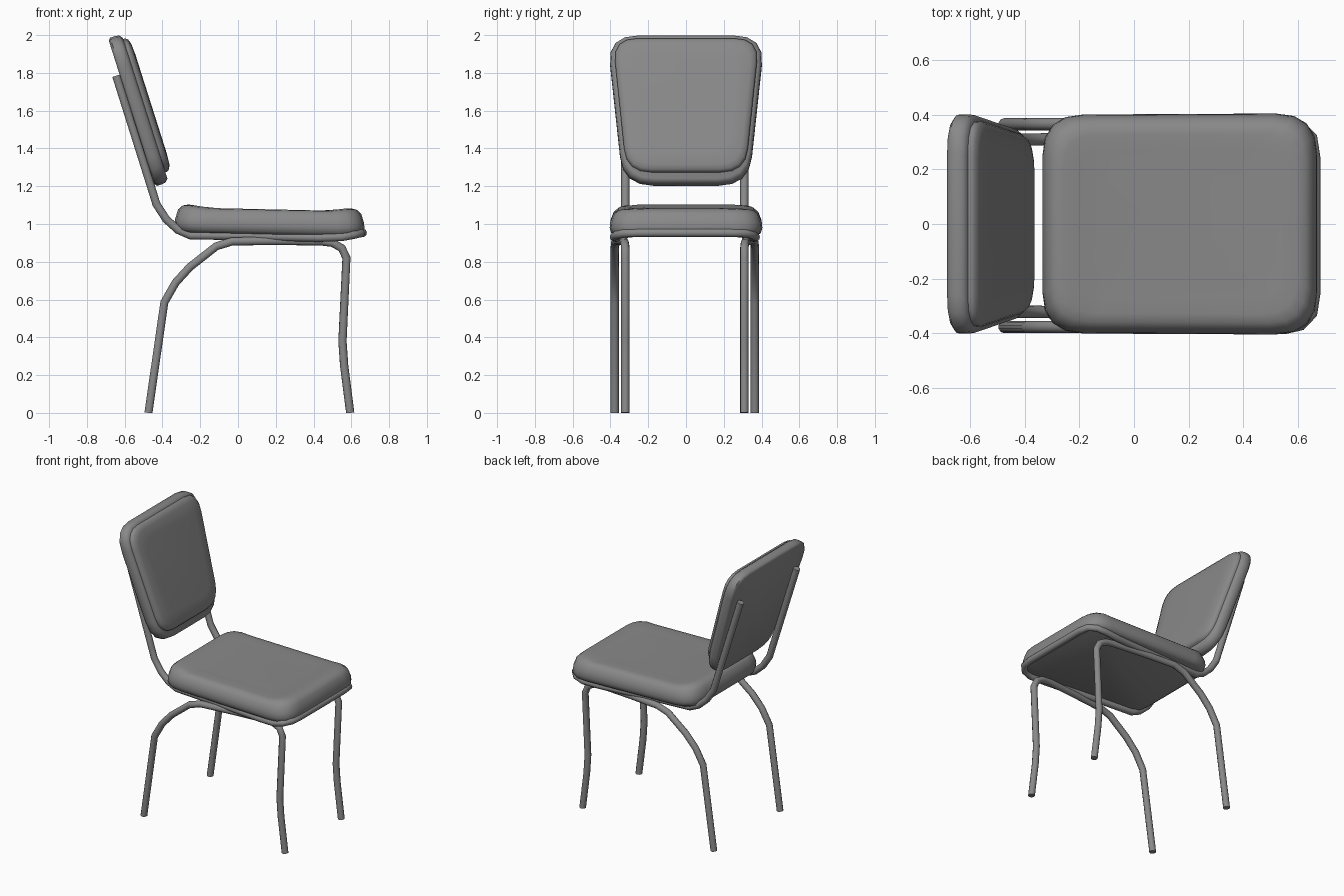
import bpy, bmesh, math
from mathutils import Vector

if "Cube" in bpy.data.objects:
    bpy.data.objects.remove(bpy.data.objects["Cube"])

grey = bpy.data.materials.new("dark_grey")
grey.diffuse_color = (0.25, 0.25, 0.25, 1)
grey.use_nodes = True
grey.node_tree.nodes["Principled BSDF"].inputs["Base Color"].default_value = grey.diffuse_color


def finish(name, me, angle=50):
    """Make the object, paint it and smooth it."""
    me.materials.clear()
    me.materials.append(grey)
    ob = bpy.data.objects.new(name, me)
    bpy.context.collection.objects.link(ob)
    bpy.ops.object.select_all(action='DESELECT')
    ob.select_set(True)
    bpy.context.view_layer.objects.active = ob
    bpy.ops.object.shade_smooth_by_angle(angle=math.radians(angle))
    return ob


def tube(name, pts, radius=0.0225):
    cu = bpy.data.curves.new(name + "_path", 'CURVE')
    cu.dimensions = '3D'
    cu.bevel_depth = radius
    cu.bevel_resolution = 3
    cu.use_fill_caps = True
    sp = cu.splines.new('POLY')
    sp.points.add(len(pts) - 1)
    for p, co in zip(sp.points, pts):
        p.co = (co[0], co[1] - 0.006, co[2], 1)
    tmp = bpy.data.objects.new(name + "_path", cu)
    bpy.context.collection.objects.link(tmp)
    bpy.context.view_layer.update()
    me = bpy.data.meshes.new_from_object(
        tmp.evaluated_get(bpy.context.evaluated_depsgraph_get()))
    bpy.data.objects.remove(tmp)
    for v in me.vertices:
        v.co.z = max(v.co.z, 0)
    return finish(name, me)


def rounded(corners, d, seg=4):
    """Polygon outline with each corner replaced by a soft fillet."""
    out, n = [], len(corners)
    for i in range(n):
        c = Vector(corners[i])
        a = c + (Vector(corners[i - 1]) - c).normalized() * d
        b = c + (Vector(corners[(i + 1) % n]) - c).normalized() * d
        for k in range(seg + 1):
            t = k / seg
            out.append(a * (1 - t) ** 2 + c * 2 * t * (1 - t) + b * t * t)
    return out


def cushion(name, outline, layers, place):
    """Loft stacked, inset copies of an outline; place maps (u, v, height) to 3D."""
    lo = Vector((min(p.x for p in outline), min(p.y for p in outline)))
    hi = Vector((max(p.x for p in outline), max(p.y for p in outline)))
    mid, half = (lo + hi) / 2, (hi - lo) / 2
    bm = bmesh.new()
    rings = []
    for inset, h in layers:
        rings.append([bm.verts.new(place(
            mid.x + (p.x - mid.x) * (1 - inset / half.x),
            mid.y + (p.y - mid.y) * (1 - inset / half.y), h)) for p in outline])
    n = len(outline)
    for r0, r1 in zip(rings, rings[1:]):
        for i in range(n):
            j = (i + 1) % n
            bm.faces.new((r0[i], r0[j], r1[j], r1[i]))
    bm.faces.new(rings[0][::-1])
    bm.faces.new(rings[-1])
    bmesh.ops.recalc_face_normals(bm, faces=bm.faces)
    me = bpy.data.meshes.new(name)
    bm.to_mesh(me)
    bm.free()
    return finish(name, me)


# Seat: padded slab, slightly raised along its front and back edges
def on_seat(u, v, h):
    rim = max(0, abs(u - 0.16) - 0.3) / 0.12
    lift = 0.016 * min(1, rim) if h > 1.06 else 0
    return (u, v, h + lift - 0.024 * (u + 0.33))


cushion("seat",
        rounded([(-0.335, -0.40), (0.67, -0.405), (0.67, 0.405), (-0.335, 0.40)], 0.15),
        [(0.03, 0.958), (0.008, 0.972), (0, 1.0), (0.003, 1.03), (0.018, 1.062),
         (0.042, 1.083), (0.075, 1.089), (0.13, 1.088), (0.22, 1.088)], on_seat)

# Backrest: leaning board with a thinner pad on its front
lean = math.radians(17.6)
s, c = math.sin(lean), math.cos(lean)


def on_back(u, v, h):
    return (-0.433 - v * s + h * c, u, 1.206 + v * c + h * s)


cushion("backrest_board",
        rounded([(-0.333, -0.005), (0.333, -0.005), (0.418, 0.818), (-0.418, 0.818)], 0.16),
        [(0.012, -0.008), (0, 0.004), (0, 0.03), (0.004, 0.052), (0.02, 0.067)], on_back)
cushion("backrest_pad",
        rounded([(-0.315, 0.05), (0.315, 0.05), (0.388, 0.79), (-0.388, 0.79)], 0.13),
        [(0, 0.05), (0, 0.078), (0.01, 0.091), (0.035, 0.1), (0.1, 0.104)], on_back)

# Upper frame: one tube from the back, under the seat and round its front edge
side = [(-0.645, 0.315, 1.785), (-0.455, 0.315, 1.18), (-0.432, 0.315, 1.105),
        (-0.38, 0.315, 1.025), (-0.317, 0.316, 0.968), (-0.25, 0.32, 0.939),
        (0.0, 0.335, 0.937), (0.43, 0.365, 0.927), (0.55, 0.375, 0.931),
        (0.61, 0.362, 0.942), (0.65, 0.32, 0.951), (0.66, 0.25, 0.953)]
tube("upper_frame", side + [(x, -y, z) for x, y, z in reversed(side)])

# Leg frames: rear leg, rail under the seat and front leg in one bent tube
leg = [(-0.474, 0.371, 0), (-0.39, 0.371, 0.585), (-0.33, 0.371, 0.69),
       (-0.255, 0.371, 0.772), (-0.115, 0.37, 0.882), (-0.03, 0.367, 0.908),
       (0.2, 0.345, 0.91), (0.44, 0.322, 0.908), (0.5, 0.318, 0.9),
       (0.55, 0.315, 0.872), (0.574, 0.315, 0.82), (0.553, 0.315, 0.38),
       (0.562, 0.315, 0.25), (0.594, 0.315, 0)]
for name, sgn in (("left_legs", 1), ("right_legs", -1)):
    tube(name, [(x, sgn * y, z) for x, y, z in leg])
